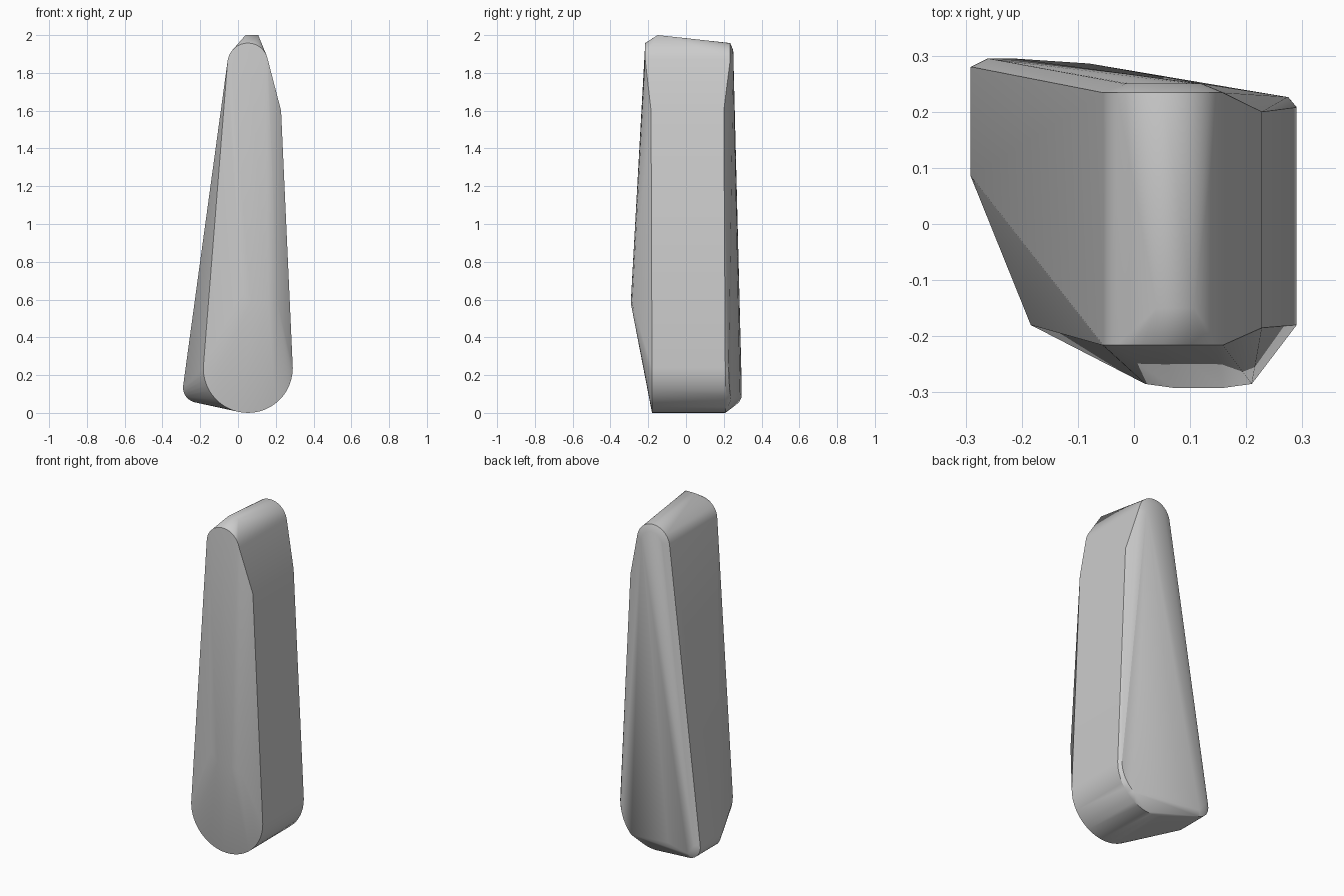
import bpy, bmesh, math

cube = bpy.data.objects.get("Cube")
if cube:
    bpy.data.objects.remove(cube, do_unlink=True)

stone_grey = bpy.data.materials.new("stone_grey")
stone_grey.use_nodes = True
colour = (0.6, 0.6, 0.6, 1)
stone_grey.diffuse_color = colour
stone_grey.node_tree.nodes["Principled BSDF"].inputs["Base Color"].default_value = colour


def arc(cx, cz, radius, y, start, end, steps):
    """Points on a circular arc in the xz plane at depth y."""
    points = []
    for i in range(steps + 1):
        a = math.radians(start + (end - start) * i / steps)
        points.append((cx + radius * math.cos(a), y, cz + radius * math.sin(a)))
    return points


points = []

# Rounded foot, running front to back
for y in (-0.18, 0.208):
    points += arc(0.053, 0.237, 0.237, y, 180, 375, 26)

# Rounded head
for y in (-0.216, 0.234):
    points += arc(0.052, 1.85, 0.108, y, 0, 180, 18)
points += arc(0.052, 1.85, 0.07, 0.25, 0, 180, 12)

# Rounded lower left corner at the back
for y in (0.085, 0.28):
    points += arc(-0.211, 0.134, 0.08, y, 170, 265, 10)
points += arc(-0.211, 0.134, 0.05, 0.295, 170, 265, 8)

# Slanting back face, softened around the foot
for x, y, z in arc(0.053, 0.237, 0.222, 0, -50, 15, 8):
    points.append((x, 0.272 - 0.167 * x, z))
points.append((-0.08, 0.286, 0.11))

# Swollen front
points += [(0.02, -0.285, 0.64), (0.07, -0.292, 0.59),
           (0.16, -0.292, 0.58), (0.21, -0.285, 0.58)]

# Flat peak and right shoulder
points += [(0.04, -0.15, 2.0), (0.107, -0.15, 2.0),
           (0.228, -0.185, 1.6), (0.228, 0.2, 1.6)]

# Wrap the outlines in one convex skin
bm = bmesh.new()
for p in points:
    bm.verts.new(p)
bmesh.ops.convex_hull(bm, input=bm.verts[:])
bmesh.ops.delete(bm, geom=[v for v in bm.verts if not v.link_faces], context="VERTS")
bmesh.ops.dissolve_limit(bm, angle_limit=math.radians(0.3),
                         verts=bm.verts[:], edges=bm.edges[:])
bmesh.ops.recalc_face_normals(bm, faces=bm.faces[:])

mesh = bpy.data.meshes.new("standing_stone")
bm.to_mesh(mesh)
bm.free()
mesh.materials.append(stone_grey)
stone = bpy.data.objects.new("standing_stone", mesh)
bpy.context.collection.objects.link(stone)

# Smooth shading with sharp rims
bpy.ops.object.select_all(action="DESELECT")
stone.select_set(True)
bpy.context.view_layer.objects.active = stone
bpy.ops.object.shade_smooth_by_angle(angle=math.radians(30))
